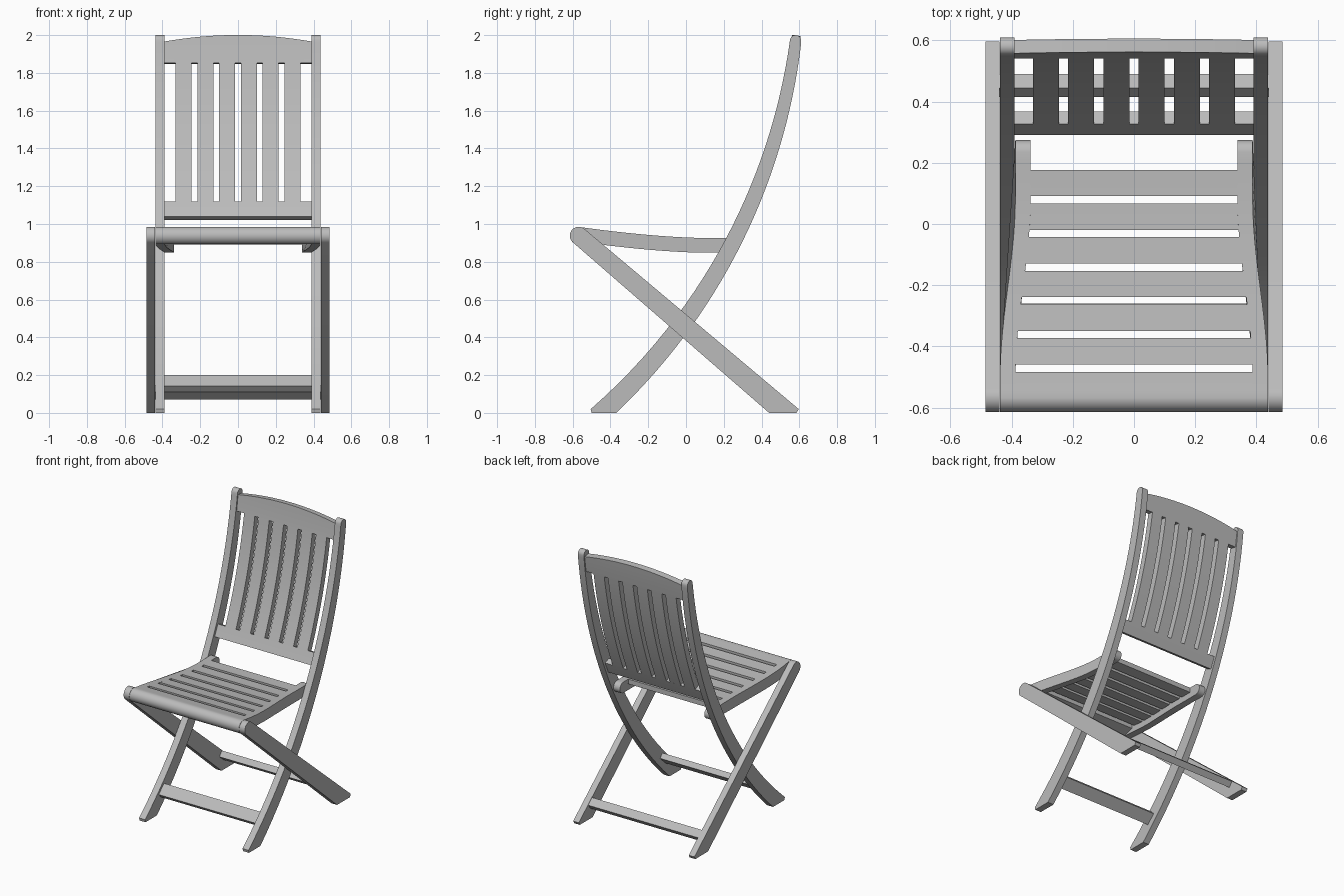
import bpy, bmesh
from math import sqrt, asin, cos, sin, pi, radians

cube = bpy.data.objects.get("Cube")
if cube:
    bpy.data.objects.remove(cube, do_unlink=True)

wood = bpy.data.materials.new("grey_wood")
wood.use_nodes = True
GREY = (0.5, 0.5, 0.5, 1)
wood.diffuse_color = GREY
wood.node_tree.nodes["Principled BSDF"].inputs["Base Color"].default_value = GREY

# Shared arc of the uprights and backrest, in the side plane
CY, CZ, R = -2.583, 2.368, 3.1885
LEG_IN, LEG_MID, LEG_OUT = 0.39, 0.438, 0.485


def steps(a, b, n):
    return [a + (b - a) * i / n for i in range(n + 1)]


def loft(name, rings):
    """Solid skinned through rings of 3D points."""
    bm = bmesh.new()
    rows = [[bm.verts.new(p) for p in ring] for ring in rings]
    n = len(rows[0])
    for a, b in zip(rows, rows[1:]):
        for i in range(n):
            j = (i + 1) % n
            bm.faces.new((a[i], a[j], b[j], b[i]))
    bm.faces.new(rows[0])
    bm.faces.new(rows[-1])
    bmesh.ops.recalc_face_normals(bm, faces=bm.faces)
    mesh = bpy.data.meshes.new(name)
    bm.to_mesh(mesh)
    bm.free()
    mesh.materials.append(wood)
    obj = bpy.data.objects.new(name, mesh)
    bpy.context.collection.objects.link(obj)
    bpy.ops.object.select_all(action="DESELECT")
    obj.select_set(True)
    bpy.context.view_layer.objects.active = obj
    bpy.ops.object.shade_smooth_by_angle(angle=radians(35))
    return obj


def extrude(name, profile, xa, xb):
    """Side profile carried from xa to xb, each a function of y."""
    return loft(name, [[(x(y), y, z) for y, z in profile] for x in (xa, xb)])


def flat(value):
    return lambda y: value


def cap(y, z, r, start, end, n=10):
    return [(y + r * cos(a), z + r * sin(a)) for a in steps(start, end, n)]


def pair(name, profile, inner, outer):
    for side, s in (("left", 1), ("right", -1)):
        extrude(f"{side}_{name}", profile,
                lambda y: s * inner(y), lambda y: s * outer(y))


def plank(name, y, z, length, thick, angle, half):
    c, s = cos(angle), sin(angle)
    corners = [(-1, -1), (1, -1), (1, 1), (-1, 1)]
    prof = [(y + c * u * length / 2 - s * v * thick / 2,
             z + s * u * length / 2 + c * v * thick / 2) for u, v in corners]
    extrude(name, prof, flat(-half), flat(half))


# Curved uprights: tapered arc with rounded top and flat foot
def edge(z, side):
    off = side * (0.053 - 0.0115 * z)
    return CY + sqrt((R + off) ** 2 - (z - CZ) ** 2), z


upright = [(-0.5, 0)] + [edge(z, -1) for z in steps(0.02, 1.96, 28)]
upright += cap(0.58, 1.97, 0.03, pi * 0.95, 0.0)
upright += [edge(z, 1) for z in steps(1.95, 0, 28)]
pair("curved_upright", upright, flat(LEG_IN), flat(LEG_MID))

# Straight crossing legs with rounded heads
straight = [(0.44, 0), (0.585, 0), (0.597, 0.02)]
straight += cap(-0.568, 0.938, 0.047, radians(50), radians(230), 16)
pair("straight_leg", straight, flat(LEG_MID + 0.002), flat(LEG_OUT))

# Stretchers
plank("front_stretcher", -0.305, 0.157, 0.085, 0.04, radians(43), LEG_IN)
plank("rear_stretcher", 0.453, 0.108, 0.06, 0.045, radians(-40), LEG_MID + 0.002)


# Backrest: rails and slats that follow the arc
def back_profile(z0, z1, n):
    angles = steps(asin((z0 - CZ) / R), asin((z1 - CZ) / R), n)
    front = [(CY + (R - 0.022) * cos(a), CZ + (R - 0.022) * sin(a)) for a in angles]
    back = [(CY + (R + 0.022) * cos(a), CZ + (R + 0.022) * sin(a)) for a in angles]
    return front + back[::-1]


extrude("back_lower_rail", back_profile(1.03, 1.11, 4), flat(-LEG_IN), flat(LEG_IN))
for i in range(6):
    x = (i - 2.5) * 0.115
    extrude(f"back_slat_{i + 1}", back_profile(1.1, 1.86, 18),
            flat(x - 0.0425), flat(x + 0.0425))
crest = []
for x in steps(-LEG_IN, LEG_IN, 24):
    top = 1.963 + 0.035 * (1 - (x / LEG_IN) ** 2)
    crest.append([(x, y, z) for y, z in back_profile(1.85, top, 5)])
loft("back_crest_rail", crest)


# Seat: dished top and sides that narrow toward the back
def seat_z(y):
    return 0.926 + 0.059 * (max(0.1 - y, 0) / 0.67) ** 1.6


def half_width(y):
    t = min(max((y + 0.5) / 0.58, 0), 1)
    return 0.438 - 0.05 * t * t * (3 - 2 * t)


def rail_inside(y):
    return half_width(y) - 0.05


ys = steps(-0.55, 0.235, 24)
rail = [(y, seat_z(y)) for y in ys]
rail += cap(0.235, 0.887, 0.039, pi * 0.42, -pi * 0.42, 8)
rail += [(y, seat_z(y) - 0.078) for y in reversed(ys) if y > -0.46]
rail += [(-0.55, 0.9)]
pair("seat_rail", rail, rail_inside, half_width)

# Rounded front bar runs the full width
bar = [(y, seat_z(y)) for y in steps(-0.484, -0.545, 4)]
bar += cap(-0.568, 0.938, 0.047, pi * 0.5, pi * 1.4, 16)
bar += [(-0.484, 0.925)]
extrude("seat_front_bar", bar, lambda y: -half_width(y), half_width)

# Seat slats between the rails
for i in range(6):
    y0 = -0.459 + 0.11 * i
    y1 = y0 + 0.086
    span = steps(y0, y1, 5)
    slat = [(y, seat_z(y)) for y in span]
    slat += [(y, seat_z(y) - 0.035) for y in reversed(span)]
    extrude(f"seat_slat_{i + 1}", slat, lambda y: -rail_inside(y), rail_inside)
